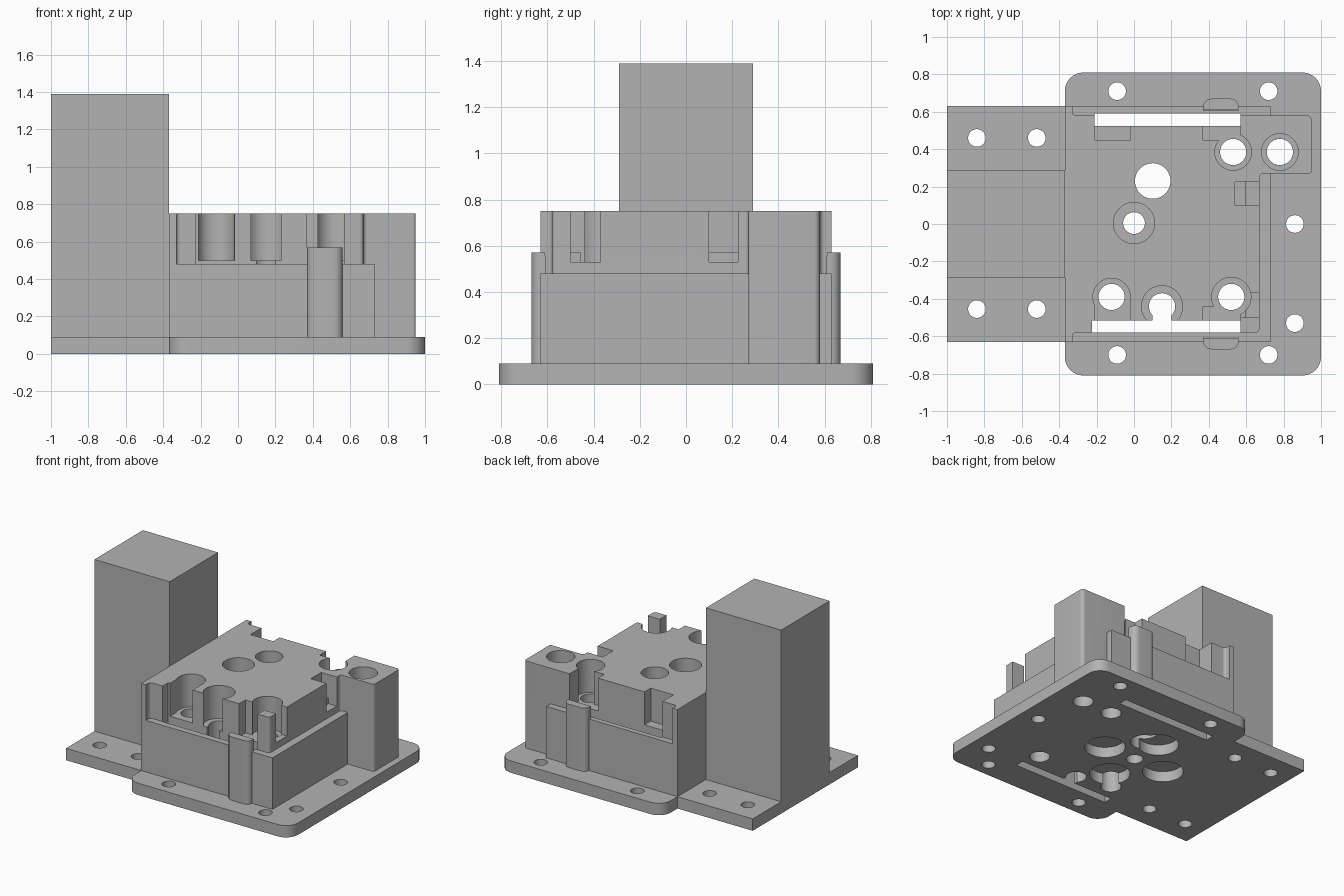
import bpy, bmesh, math
from mathutils import Vector

old = bpy.data.objects.get("Cube")
if old:
    bpy.data.objects.remove(old)

grey = bpy.data.materials.new("machined grey")
grey.use_nodes = True
color = (0.45, 0.45, 0.45, 1)
grey.diffuse_color = color
grey.node_tree.nodes["Principled BSDF"].inputs["Base Color"].default_value = color


def prism(name, points, z0, z1):
    """Extrude a counter-clockwise outline; points are (x, y) or (x, y, corner radius)."""
    outline = []
    for i, p in enumerate(points):
        here = Vector(p[:2])
        r = p[2] if len(p) > 2 else 0
        if not r:
            outline.append(here)
            continue
        a = (Vector(points[i - 1][:2]) - here).normalized()
        b = (Vector(points[(i + 1) % len(points)][:2]) - here).normalized()
        for k in range(9):
            t = k / 8 * math.pi / 2
            outline.append(here + a * r * (1 - math.sin(t)) + b * r * (1 - math.cos(t)))
    bm = bmesh.new()
    face = bm.faces.new([bm.verts.new((v.x, v.y, z0)) for v in outline])
    new = bmesh.ops.extrude_face_region(bm, geom=[face])["geom"]
    for v in new:
        if isinstance(v, bmesh.types.BMVert):
            v.co.z = z1
    bmesh.ops.recalc_face_normals(bm, faces=bm.faces)
    mesh = bpy.data.meshes.new(name)
    bm.to_mesh(mesh)
    bm.free()
    mesh.materials.append(grey)
    ob = bpy.data.objects.new(name, mesh)
    bpy.context.collection.objects.link(ob)
    return ob


def box(name, x0, x1, y0, y1, z0, z1, r=0):
    return prism(name, [(x0, y0, r), (x1, y0, r), (x1, y1, r), (x0, y1, r)], z0, z1)


def disc(x, y, r, z0, z1):
    ring = [(x + r * math.cos(k * math.tau / 48), y + r * math.sin(k * math.tau / 48))
            for k in range(48)]
    return prism("cutter", ring, z0, z1)


BASE, LEDGE, WELL, TOP = 0.09, 0.48, 0.50, 0.75
LOW, HIGH = -0.1, 0.9

# Solid parts
plate = box("mounting_plate", -0.37, 1, -0.81, 0.81, 0, BASE, 0.1)
flange = box("side_flange", -1, -0.37, -0.63, 0.63, 0, BASE)
tower = box("tower", -1, -0.37, -0.29, 0.29, BASE, 1.39)
lower = prism("housing_lower", [
    (-0.37, -0.63), (0.73, -0.63), (0.73, 0.27), (0.95, 0.27, 0.015),
    (0.95, 0.58, 0.025), (0.73, 0.58), (0.73, 0.63), (-0.37, 0.63)], BASE, LEDGE)
upper = prism("housing_upper", [
    (-0.37, -0.63), (-0.33, -0.63), (-0.33, -0.58, 0.02), (0.67, -0.58, 0.02),
    (0.67, 0.27, 0.02), (0.95, 0.27, 0.015), (0.95, 0.58, 0.025),
    (-0.33, 0.58, 0.02), (-0.33, 0.63), (-0.37, 0.63)], LEDGE, TOP)

# Clips on the front and rear, with a sloped inner lip
clips = []
for name, s in (("front_clip", -1), ("rear_clip", 1)):
    pts = [(0.37, 0.59), (0.56, 0.59), (0.56, 0.67, 0.045), (0.37, 0.67, 0.045)]
    pts = [(p[0], p[1] * s, *p[2:]) for p in pts]
    clip = prism(name, pts if s > 0 else pts[::-1], BASE, 0.57)
    for v in clip.data.vertices:
        if v.co.z > 0.5 and abs(v.co.y) < 0.6:
            v.co.y = 0.61 * s
    clips.append(clip)

# Bolt holes
cutters = []
bolts = [(x, y) for x in (-0.84, -0.52) for y in (-0.455, 0.46)]
bolts += [(x, y) for x in (-0.09, 0.72) for y in (-0.7, 0.71)]
bolts += [(0.86, 0), (0.86, -0.53)]
for x, y in bolts:
    cutters.append(disc(x, y, 0.047, LOW, 0.3 if x < 0.8 else 0.4))

# Through bores, most with a wider well at the top
for x, y, bore, well in ((-0.12, -0.39, 0.07, 0.1), (0.15, -0.44, 0.07, 0.11),
                         (0.52, -0.39, 0.07, 0.105), (0.53, 0.385, 0.07, 0.098),
                         (0.78, 0.385, 0.07, 0.098), (0, 0.005, 0.058, 0.11),
                         (0.1, 0.23, 0.095, 0)):
    cutters.append(disc(x, y, bore, LOW, HIGH))
    if well:
        cutters.append(disc(x, y, well, WELL, HIGH))

# Long slots, keyhole stem, open notches and side steps
for c in ((-0.21, 0.57, 0.525, 0.591, LOW), (-0.225, 0.57, -0.581, -0.515, LOW),
          (0.1, 0.2, -0.55, -0.45, LOW),
          (-0.21, -0.02, 0.45, 0.56, WELL), (0.37, 0.57, 0.45, 0.56, WELL),
          (-0.21, -0.02, -0.55, -0.41, WELL), (0.37, 0.57, -0.55, -0.44, WELL),
          (0.5, 0.8, -0.5, -0.37, 0.57), (0.6, 0.8, -0.5, -0.37, 0.53),
          (0.54, 0.8, 0.1, 0.225, 0.57), (0.6, 0.8, 0.1, 0.225, 0.53)):
    cutters.append(box("cutter", *c, HIGH))

# Round pockets in the underside
for x, y in ((0.26, 0), (-0.26, 0), (0, 0.26), (0, -0.26)):
    cutters.append(disc(x, y, 0.14, LOW, 0.08))


def bounds(ob):
    cols = list(zip(*[v.co for v in ob.data.vertices]))
    return [(min(c), max(c)) for c in cols]


# Cut every solid with the cutters that reach it
for ob in (plate, flange, lower, upper):
    box_a = bounds(ob)
    for cutter in cutters:
        if all(a[0] < b[1] and b[0] < a[1] for a, b in zip(box_a, bounds(cutter))):
            mod = ob.modifiers.new("cut", "BOOLEAN")
            mod.operation, mod.solver, mod.object = "DIFFERENCE", "EXACT", cutter
    bpy.context.view_layer.update()
    graph = bpy.context.evaluated_depsgraph_get()
    mesh = bpy.data.meshes.new_from_object(ob.evaluated_get(graph))
    ob.modifiers.clear()
    ob.data = mesh
for cutter in cutters:
    bpy.data.objects.remove(cutter)

# Smooth the round walls, keep the edges sharp
bpy.ops.object.select_all(action="DESELECT")
for ob in (plate, flange, tower, lower, upper, *clips):
    ob.select_set(True)
    bpy.context.view_layer.objects.active = ob
bpy.ops.object.shade_smooth_by_angle(angle=math.radians(30))
